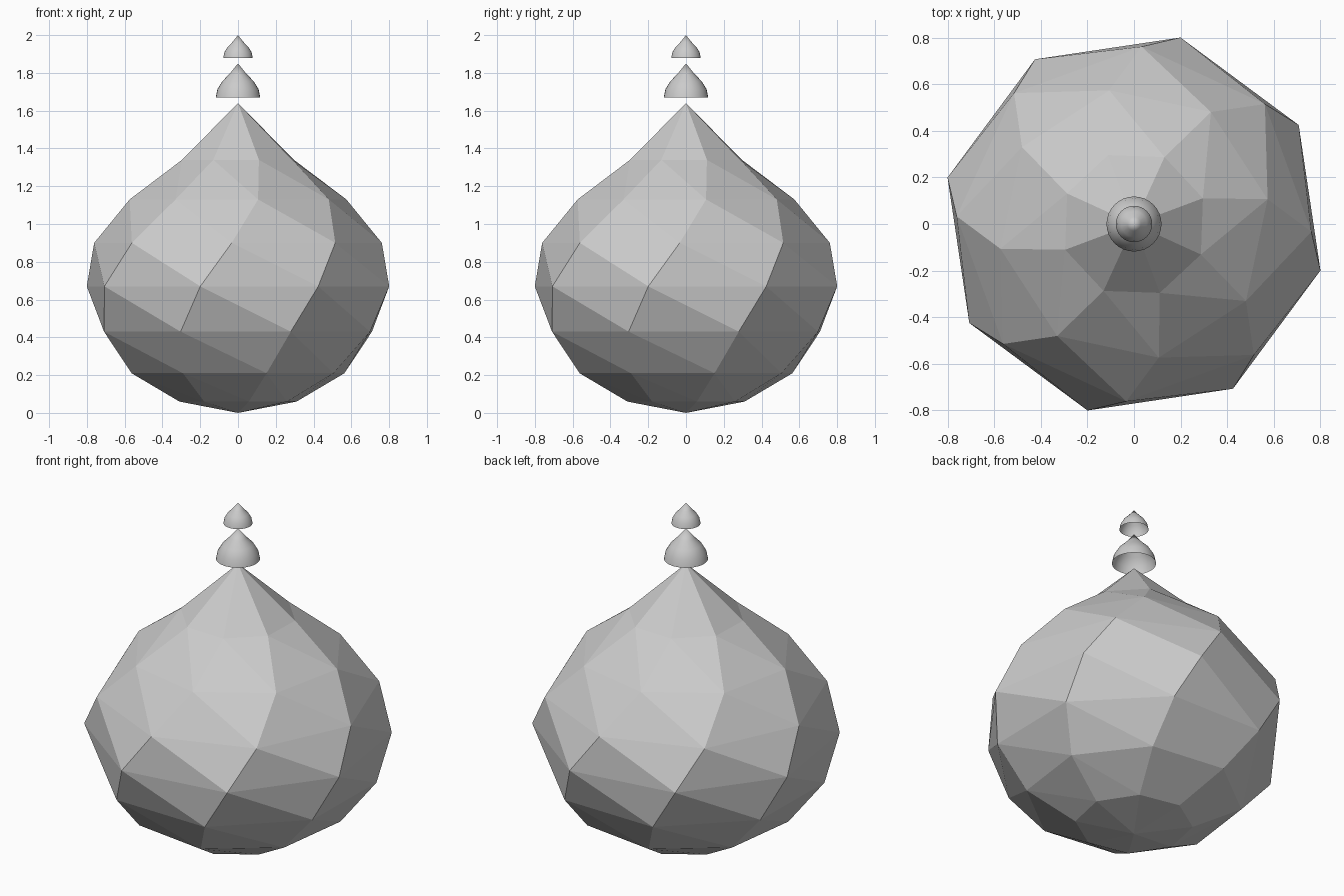
import bpy, bmesh
from math import sin, cos, radians, pi

if "Cube" in bpy.data.objects:
    bpy.data.objects.remove(bpy.data.objects["Cube"])


def lathe(name, rings, sides, bottom_z, top_z, smooth=False):
    """Rings of (radius, z, angle in degrees), with optional pole heights."""
    bm = bmesh.new()
    loops = []
    for r, z, a in rings:
        loops.append([bm.verts.new((r * cos(radians(a) + 2 * pi * k / sides),
                                    r * sin(radians(a) + 2 * pi * k / sides), z))
                      for k in range(sides)])
    for lo, hi in zip(loops, loops[1:]):
        for k in range(sides):
            n = (k + 1) % sides
            bm.faces.new((lo[k], lo[n], hi[n], hi[k]))
    top = bm.verts.new((0, 0, top_z))
    for k in range(sides):
        bm.faces.new((loops[-1][k], loops[-1][(k + 1) % sides], top))
    if bottom_z is not None:
        bottom = bm.verts.new((0, 0, bottom_z))
        for k in range(sides):
            bm.faces.new((loops[0][(k + 1) % sides], loops[0][k], bottom))
    bmesh.ops.triangulate(bm, faces=[f for f in bm.faces if len(f.verts) > 3],
                          quad_method='SHORT_EDGE')
    for f in bm.faces:
        f.smooth = smooth
    mesh = bpy.data.meshes.new(name)
    bm.to_mesh(mesh)
    bm.free()
    obj = bpy.data.objects.new(name, mesh)
    bpy.context.collection.objects.link(obj)
    return obj


# Twisted eight-sided onion dome: (height, twist angle) per ring of a sphere
R = 0.825
levels = [(0.06, -124.5), (0.21, -120), (0.43, -113.5), (0.67, -104),
          (0.90, -92.5), (1.13, -79.5), (1.34, -69.5)]
rings = [(R * sin(pi * (i + 1) / 8), z, a) for i, (z, a) in enumerate(levels)]
lathe("onion_dome", rings, 8, 0.0, 1.64)

# Two open pointed caps that float above the dome
profile = [(1.0, 0.0), (0.924, 0.24), (0.707, 0.475), (0.383, 0.69)]
for name, r, z0, z1 in (("lower_finial_cap", 0.118, 1.67, 1.85),
                        ("upper_finial_cap", 0.078, 1.88, 2.0)):
    lathe(name, [(r * p, z0 + (z1 - z0) * h, 0) for p, h in profile],
          32, None, z1, smooth=True)
